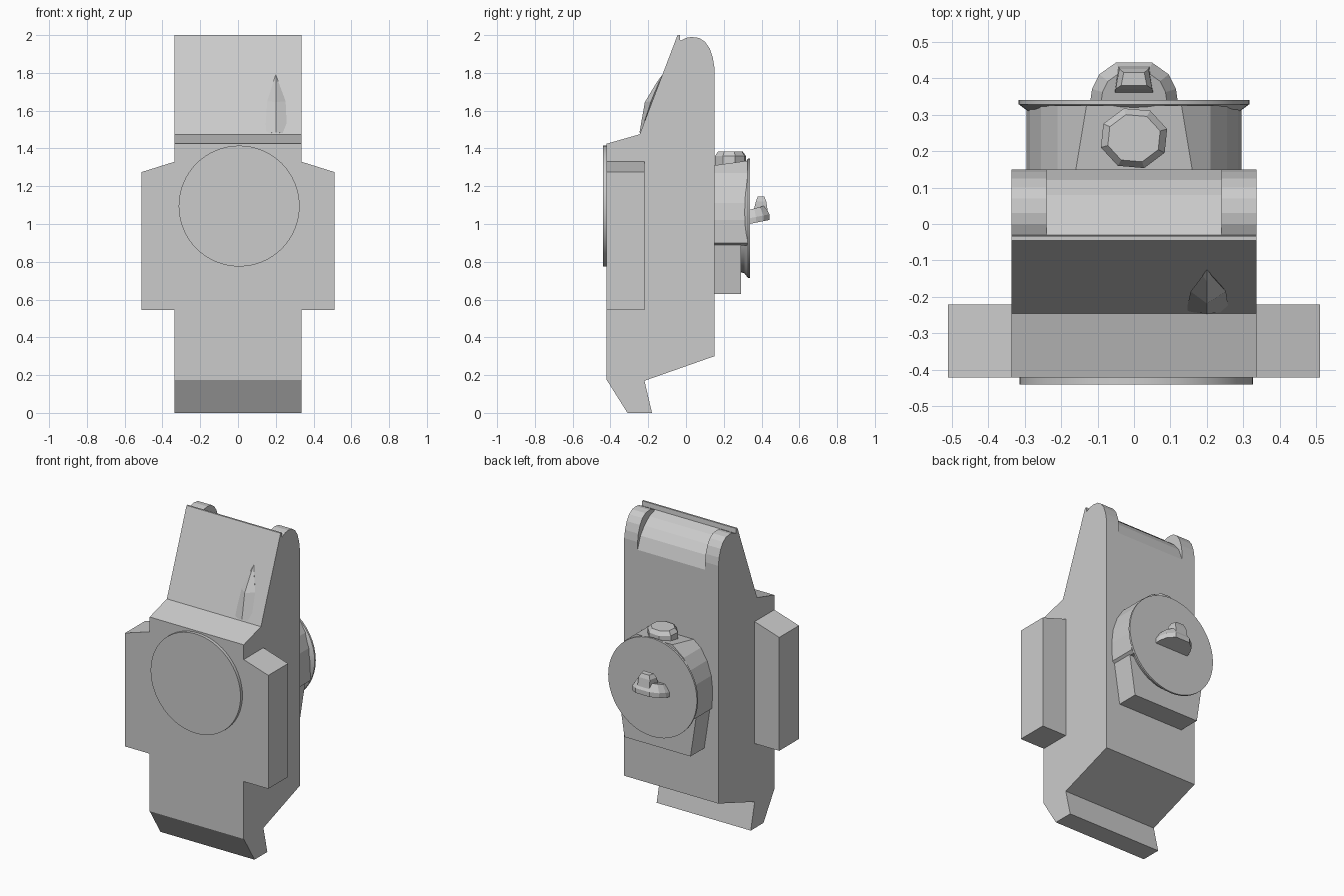
import bpy, bmesh
from math import sin, cos, pi


def loft(name, rings, smooth=False):
    """Skin equal-length rings of 3D points and cap both ends."""
    bm = bmesh.new()
    vs = [[bm.verts.new(p) for p in r] for r in rings]
    n = len(vs[0])
    for a, b in zip(vs, vs[1:]):
        for i in range(n):
            j = (i + 1) % n
            bm.faces.new((a[i], a[j], b[j], b[i]))
    bm.faces.new(vs[0][::-1])
    bm.faces.new(vs[-1])
    bmesh.ops.recalc_face_normals(bm, faces=bm.faces)
    me = bpy.data.meshes.new(name)
    bm.to_mesh(me)
    bm.free()
    ob = bpy.data.objects.new(name, me)
    bpy.context.collection.objects.link(ob)
    if smooth:
        bpy.ops.object.select_all(action='DESELECT')
        ob.select_set(True)
        bpy.context.view_layer.objects.active = ob
        bpy.ops.object.shade_smooth_by_angle(angle=0.5)
    return ob


def extrude_x(name, profile, x0, x1):
    return loft(name, [[(x, y, z) for y, z in profile] for x in (x0, x1)])


def disc_y(name, cx, cz, steps, n=48):
    """Turned disc along y; steps are (y, radius)."""
    return loft(name, [[(cx + r * cos(2 * pi * i / n), y, cz + r * sin(2 * pi * i / n))
                        for i in range(n)] for y, r in steps], True)


W = 0.335
# Main case, extruded from its side profile
groove = [(0.15, 1.78), (0.12, 1.86), (0.08, 1.91), (0.03, 1.95), (-0.03, 1.97)]
case = [(-0.31, 0), (-0.18, 0), (-0.22, 0.17), (0.15, 0.30)] + groove + [
    (-0.033, 2.0), (-0.045, 2.0), (-0.245, 1.475), (-0.42, 1.425), (-0.42, 0.175)]
extrude_x("case", case, -W, W)

# Rounded ears either side of the top groove
ear = groove + [(0, 1.985), (0.03, 1.99), (0.07, 1.985), (0.1, 1.965),
                (0.125, 1.93), (0.142, 1.88), (0.15, 1.83)]
for side, s in (("left", -1), ("right", 1)):
    extrude_x(side + "_ear", ear, s * 0.24, s * W)
    # Side block with a sloping top
    block = [(W, 0.545), (0.51, 0.545), (0.51, 1.275), (W, 1.33)]
    loft(side + "_block", [[(s * x, y, z) for x, z in block] for y in (-0.42, -0.22)])

# Front disc
disc_y("front_disc", 0.006, 1.095, [(-0.415, 0.32), (-0.44, 0.32)], 64)

# Faceted fin on the sloping front
loft("fin", [
    [(0.143, -0.24, 1.48), (0.20, -0.246, 1.485), (0.26, -0.24, 1.48), (0.20, -0.19, 1.48)],
    [(0.155, -0.185, 1.65), (0.20, -0.218, 1.645), (0.252, -0.185, 1.65), (0.20, -0.15, 1.65)],
    [(0.188, -0.142, 1.755), (0.20, -0.158, 1.745), (0.213, -0.142, 1.755), (0.20, -0.12, 1.755)],
    [(0.199, -0.125, 1.788), (0.20, -0.126, 1.79), (0.201, -0.125, 1.788), (0.20, -0.122, 1.788)]])

# Rear housing: upper drum with a flat top, narrower block below
half = [(0.29, 0.90), (0.295, 1.02), (0.285, 1.11), (0.255, 1.2), (0.21, 1.27)]


def drum(y, top_w, top_z):
    h = [(0.27, 0.885)] + half + [(top_w, top_z)]
    return [(x, y, z) for x, z in h] + [(-x, y, z) for x, z in reversed(h)]


loft("rear_drum", [drum(0.145, 0.16, 1.31), drum(0.325, 0.13, 1.335)])
lower = [(-0.235, 0.63), (0.235, 0.63), (0.275, 0.89), (-0.275, 0.89)]
loft("rear_block", [[(x, y, z) for x, z in lower] for y in (0.145, 0.29)])
disc_y("rear_flange", 0, 1.03, [(0.29, 0.285), (0.31, 0.292), (0.328, 0.316), (0.34, 0.316)])

# Octagonal button on the housing
loft("top_button", [[(r * cos(pi * i / 4 + 0.3), 0.235 + r * 0.9 * sin(pi * i / 4 + 0.3), z)
                     for i in range(8)]
                    for z, r in ((1.30, 0.095), (1.36, 0.095), (1.385, 0.075))])

# Domed finger tab with a small raised stop
dome = [(-0.12, 0.335), (-0.115, 0.37), (-0.095, 0.41), (-0.05, 0.442),
        (0.05, 0.442), (0.095, 0.41), (0.115, 0.37), (0.12, 0.335)]
loft("finger_tab", [[(x * k, 0.335 + (y - 0.335) * k, z + (y - 0.335) * 0.2) for x, y in dome]
                    for k, z in ((1, 1.0), (1, 1.03), (0.75, 1.075))])
loft("tab_stop", [[(-w, y0, z), (w, y0, z), (w * 0.8, y1, z), (-w * 0.8, y1, z)]
                  for w, y0, y1, z in ((0.055, 0.35, 0.437, 1.04), (0.05, 0.37, 0.425, 1.12),
                                       (0.035, 0.38, 0.415, 1.145))])
